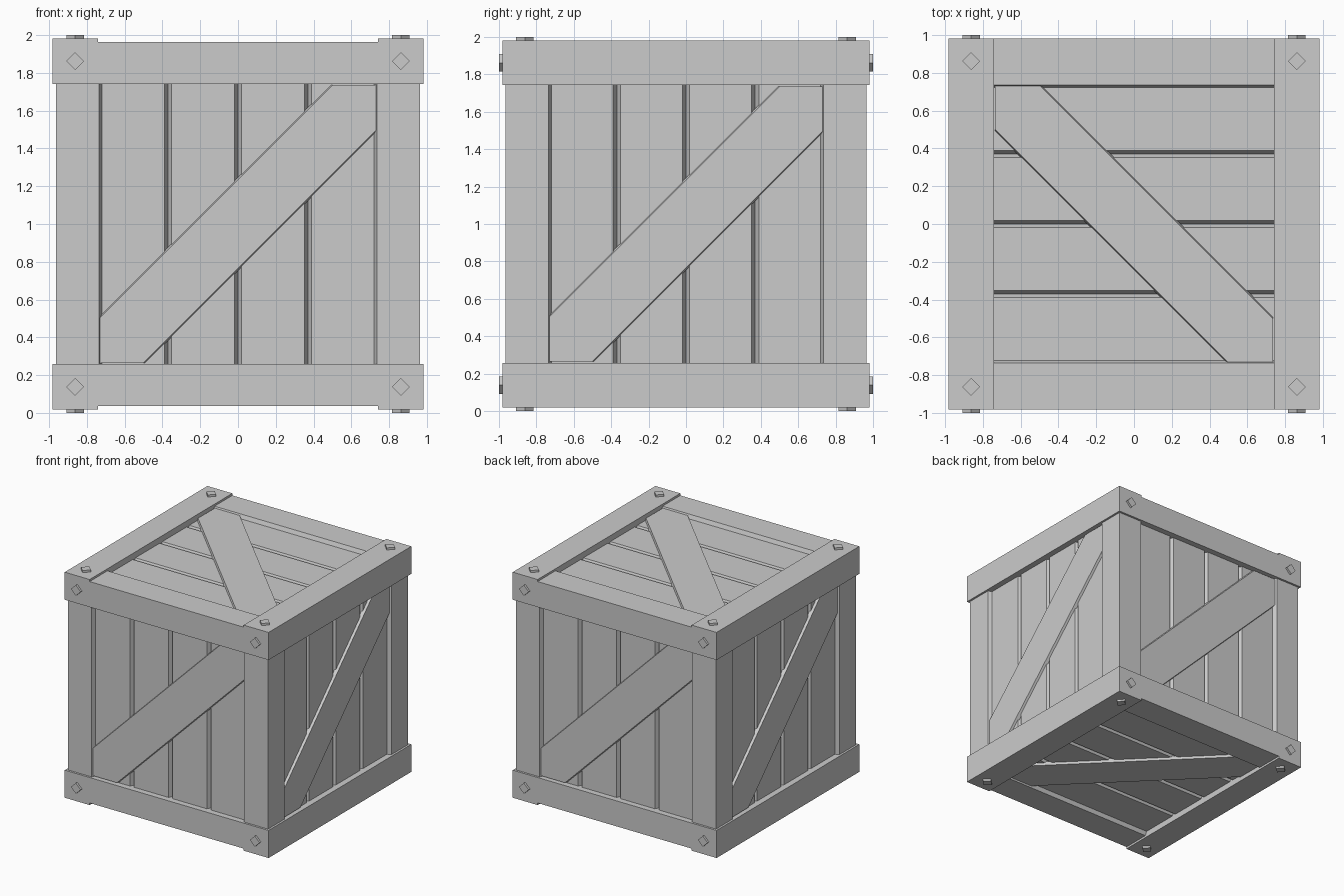
import bpy
import bmesh
from mathutils import Matrix, Vector

cube = bpy.data.objects.get("Cube")
if cube:
    bpy.data.objects.remove(cube, do_unlink=True)

grey = bpy.data.materials.new("plain_grey")
grey.use_nodes = True
COLOUR = (0.6, 0.6, 0.6, 1)
grey.diffuse_color = COLOUR
grey.node_tree.nodes["Principled BSDF"].inputs["Base Color"].default_value = COLOUR

OUTER = 0.982    # outside of the overlying beams
INSET = 0.964    # outside of the posts and the lower-lying beam faces
INNER = 0.742    # inner edge of the frame
PLANK = 0.93     # plank surface
GROOVE = 0.895   # bottom of the V grooves
LIFT = Matrix.Translation((0, 0, 1))


def loft(bm, low, high):
    """Solid between two matching rings of points."""
    a = [bm.verts.new(p) for p in low]
    b = [bm.verts.new(p) for p in high]
    bm.faces.new(a)
    bm.faces.new(b)
    n = len(a)
    for i in range(n):
        j = (i + 1) % n
        bm.faces.new((a[i], a[j], b[j], b[i]))


def finish(name, bm, matrix=Matrix()):
    bm.transform(LIFT @ matrix)
    bmesh.ops.recalc_face_normals(bm, faces=bm.faces)
    mesh = bpy.data.meshes.new(name)
    bm.to_mesh(mesh)
    bm.free()
    mesh.materials.append(grey)
    obj = bpy.data.objects.new(name, mesh)
    bpy.context.scene.collection.objects.link(obj)


def axes(u, v, w):
    return Matrix((u, v, w)).transposed().to_4x4()


X, Y, Z = Vector((1, 0, 0)), Vector((0, 1, 0)), Vector((0, 0, 1))
# Each side: across the planks, along the planks, outward
SIDES = {
    "front": axes(X, Z, -Y),
    "back": axes(-X, Z, Y),
    "right": axes(Y, Z, X),
    "left": axes(-Y, Z, -X),
    "top": axes(-Y, X, Z),
    "bottom": axes(-Y, X, -Z),
}


def planks(name, matrix):
    bm = bmesh.new()
    edges = (-INNER, -0.37, 0, 0.37, INNER)
    s = 0.019
    for a, b in zip(edges, edges[1:]):
        section = [(a, 0.86), (a, GROOVE), (a + s, PLANK),
                   (b - s, PLANK), (b, GROOVE), (b, 0.86)]
        loft(bm, [(u, -0.75, w) for u, w in section],
             [(u, 0.75, w) for u, w in section])
    finish(name + "_planks", bm, matrix)


def brace(name, matrix):
    bm = bmesh.new()

    def ring(c, w):
        e = 0.735
        return [(-e, -e, w), (c - e, -e, w), (e, e - c, w),
                (e, e, w), (e - c, e, w), (-e, c - e, w)]

    loft(bm, ring(0.247, 0.92), ring(0.235, 0.951))
    finish(name + "_brace", bm, matrix)


for side, m in SIDES.items():
    planks(side, m)
    brace(side, m)

# Corner posts with sloped inner edges
POST = [(INSET, INSET), (0.735, INSET), (0.72, PLANK),
        (0.72, 0.72), (PLANK, 0.72), (INSET, 0.735)]
# Front and back beams, section in depth and height
BEAM = [(OUTER, INNER), (OUTER, INSET), (0.737, INSET),
        (0.722, PLANK), (0.722, INNER)]
# Side beams, section in width and height
SIDE_BEAM = [(INNER, INNER), (OUTER, INNER), (OUTER, OUTER), (INNER, OUTER)]

for sx, xname in ((1, "left"), (-1, "right")):
    for sy, yname in ((-1, "front"), (1, "back")):
        bm = bmesh.new()
        loft(bm, [(sx * a, sy * b, -0.75) for a, b in POST],
             [(sx * a, sy * b, 0.75) for a, b in POST])
        finish(f"{yname}_{xname}_post", bm)

for sz, zname in ((1, "top"), (-1, "bottom")):
    for sy, yname in ((-1, "front"), (1, "back")):
        bm = bmesh.new()
        loft(bm, [(-INNER, sy * a, sz * b) for a, b in BEAM],
             [(INNER, sy * a, sz * b) for a, b in BEAM])
        finish(f"{zname}_{yname}_beam", bm)
    for sx, xname in ((1, "left"), (-1, "right")):
        bm = bmesh.new()
        loft(bm, [(sx * a, -OUTER, sz * b) for a, b in SIDE_BEAM],
             [(sx * a, OUTER, sz * b) for a, b in SIDE_BEAM])
        finish(f"{zname}_{xname}_beam", bm)

# Diamond bolts at the corners of four sides
for side in ("front", "back", "top", "bottom"):
    bm = bmesh.new()
    r, c = 0.047, 0.862
    for u in (-c, c):
        for v in (-c, c):
            loft(bm, *[[(u + r, v, w), (u, v + r, w), (u - r, v, w), (u, v - r, w)]
                       for w in (0.97, 1.0)])
    finish(side + "_bolts", bm, SIDES[side])
